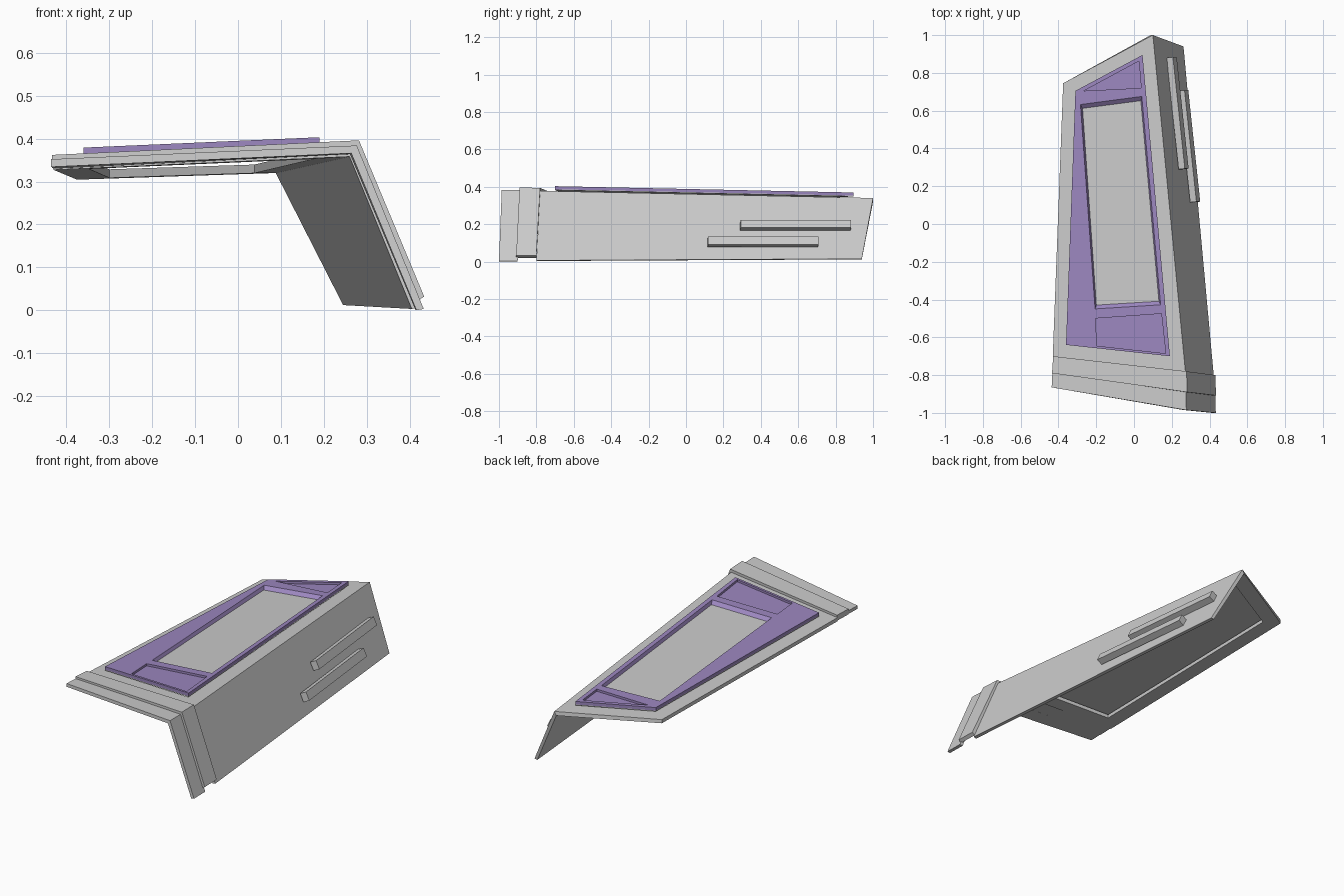
import bpy
from mathutils import Vector as V

if "Cube" in bpy.data.objects:
    bpy.data.objects.remove(bpy.data.objects["Cube"])


def top(x, y, off=0.0):
    """Point above the sloping top plane."""
    return V((x, y, 0.378 + 0.042 * (x - 0.27) - 0.0174 * (y + 0.78) + off))


def mesh(name, verts, faces, colour=None):
    me = bpy.data.meshes.new(name)
    me.from_pydata([tuple(v) for v in verts], [], faces)
    ob = bpy.data.objects.new(name, me)
    bpy.context.collection.objects.link(ob)
    bpy.context.view_layer.objects.active = ob
    ob.select_set(True)
    bpy.ops.object.mode_set(mode='EDIT')
    bpy.ops.mesh.select_all(action='SELECT')
    bpy.ops.mesh.normals_make_consistent(inside=False)
    bpy.ops.object.mode_set(mode='OBJECT')
    ob.select_set(False)
    if colour:
        me.materials.append(colour)
    return ob


def prism(name, a, b, colour=None):
    """Solid between two matching outlines."""
    n = len(a)
    faces = [tuple(range(n)), tuple(range(n, 2 * n))]
    faces += [(i, (i + 1) % n, (i + 1) % n + n, i + n) for i in range(n)]
    return mesh(name, list(a) + list(b), faces, colour)


def slab(name, outline, low, high, colour=None, outline_high=None):
    return prism(name, [top(x, y, low) for x, y in outline],
                 [top(x, y, high) for x, y in outline_high or outline], colour)


def angle_section(left, ridge, bottom, t=0.02, inner_z=0.0):
    """Six-point L section from three outer points."""
    l, r, b = V(left), V(ridge), V(bottom)
    return [l, r, b, b - V((0.017, 0, inner_z)), r - V((0.013, 0, t)), l - V((0, 0, t))]


purple = bpy.data.materials.new("purple")
purple.diffuse_color = (0.33, 0.24, 0.52, 1)
purple.use_nodes = True
purple.node_tree.nodes["Principled BSDF"].inputs["Base Color"].default_value = purple.diffuse_color

inlay = [(-0.31, 0.705), (0.045, 0.895), (0.19, -0.70), (-0.36, -0.64)]

# Top panel: a frame with an opening under the inlay
outer = [(-0.375, 0.745), (0.10, 1.0), (0.272, -0.78), (-0.43, -0.70)]
hole = [(-0.30, 0.69), (0.038, 0.872), (0.178, -0.685), (-0.348, -0.625)]
rings = [[top(x, y, z) for x, y in o] for o, z in
         ((outer, 0), (hole, 0), (hole, -0.02), (outer, -0.02))]
for i in (1, 2):
    rings[3][i].x -= 0.012
faces = []
for k in range(4):
    m = (k + 1) % 4
    faces += [(4 * k + i, 4 * k + (i + 1) % 4, 4 * m + (i + 1) % 4, 4 * m + i) for i in range(4)]
mesh("top_panel", sum(rings, []), faces)

# Sloping side panel, mitred to the top panel
bf, bb = V((0.422, -0.80, 0.006)), V((0.262, 0.94, 0.015))
inset = V((0.017, 0, 0.003))
prism("side_panel", [rings[0][1], rings[0][2], bf, bb],
      [rings[3][1], rings[3][2], bf - inset, bb - inset])

# Raised band and front lip
prism("raised_band",
      angle_section((-0.428, -0.70, 0.36), (0.278, -0.78, 0.394), (0.431, -0.80, 0.032), 0.03, 0.012),
      angle_section((-0.434, -0.79, 0.362), (0.282, -0.89, 0.396), (0.434, -0.908, 0.032), 0.03, 0.012))
prism("front_lip",
      angle_section((-0.432, -0.785, 0.351), (0.274, -0.885, 0.382), (0.431, -0.90, 0.003), 0.018, 0.003),
      angle_section((-0.436, -0.865, 0.352), (0.277, -0.985, 0.384), (0.433, -1.0, 0.003), 0.018, 0.003))

# Two slats on the side panel
corner = rings[0][1]
u, w = rings[0][2] - corner, bb - corner
n = u.cross(w).normalized()
if n.x < 0:
    n = -n


def on_side(y, z):
    return V((corner.x - (n.y * (y - corner.y) + n.z * (z - corner.z)) / n.x, y, z))


for name, y0, y1, z0 in (("upper_slat", 0.29, 0.88, 0.167), ("lower_slat", 0.115, 0.705, 0.078)):
    base = [on_side(y, z) for y, z in ((y0, z0), (y1, z0), (y1, z0 + 0.042), (y0, z0 + 0.042))]
    prism(name, [p - n * 0.003 for p in base], [p + n * 0.034 for p in base])

# Grey backing plate and purple inlay with recesses
slab("backing_plate", inlay, 0.009, 0.0135)
frame = slab("purple_inlay", inlay, 0.0135, 0.030, purple)
floor = [(-0.27, 0.608), (0.035, 0.648), (0.130, -0.405), (-0.198, -0.425)]
rim = [(-0.285, 0.635), (0.042, 0.678), (0.142, -0.43), (-0.207, -0.452)]
cutters = [
    slab("window_cutter", floor, 0.010, 0.032, None, rim),
    slab("front_recess_cutter", [(-0.205, -0.50), (0.145, -0.475), (0.168, -0.685), (-0.195, -0.645)], 0.018, 0.04),
    slab("back_recess_cutter", [(-0.265, 0.705), (0.026, 0.862), (0.038, 0.72)], 0.018, 0.04),
]
for c in cutters:
    c.data.materials.append(purple)
    mod = frame.modifiers.new(c.name, 'BOOLEAN')
    mod.operation, mod.solver, mod.object = 'DIFFERENCE', 'EXACT', c
    bpy.context.view_layer.objects.active = frame
    bpy.ops.object.modifier_apply(modifier=mod.name)
    bpy.data.objects.remove(c)
